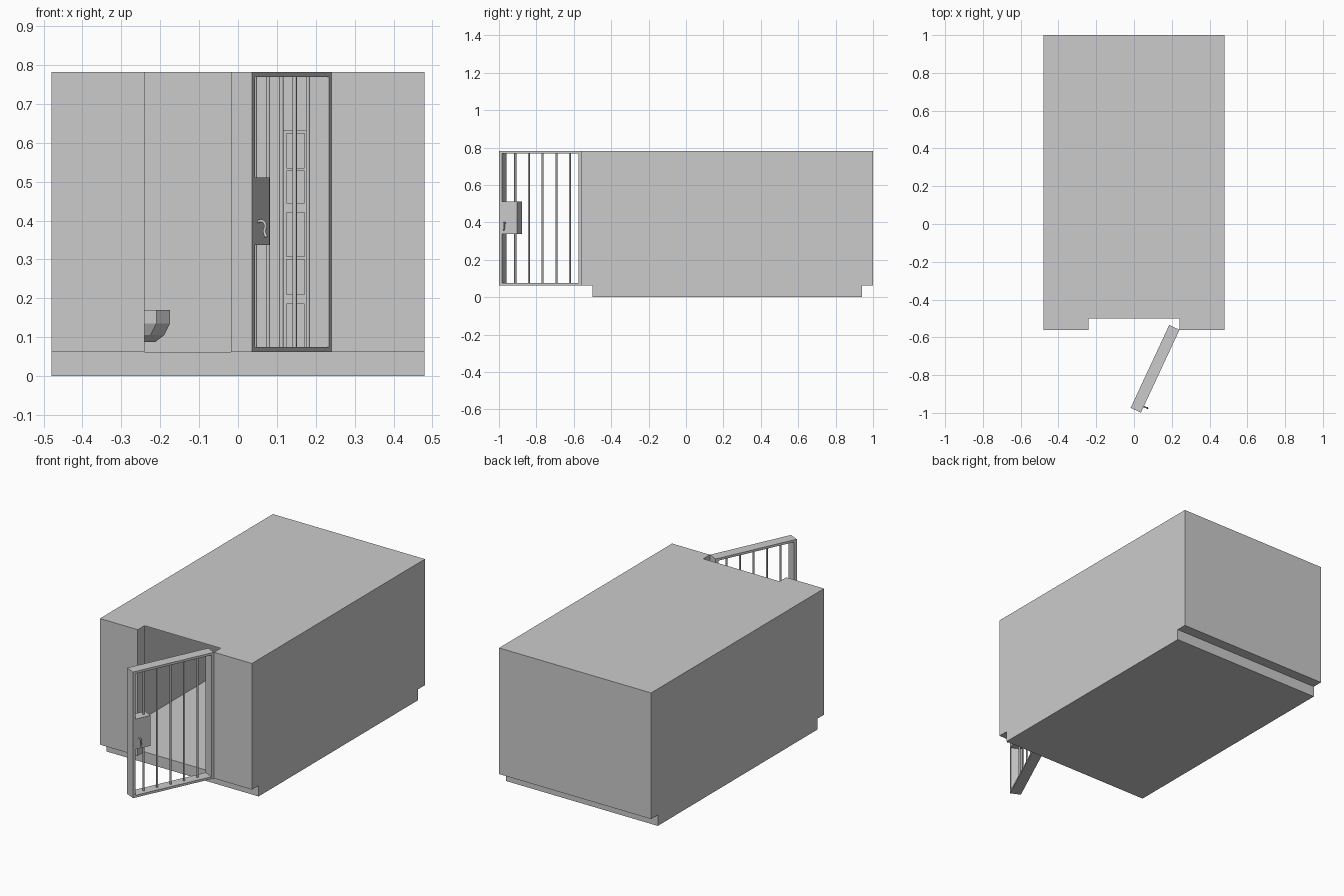
import bpy, bmesh, math
from mathutils import Matrix, Vector

if "Cube" in bpy.data.objects:
    bpy.data.objects.remove(bpy.data.objects["Cube"])

X, Y0, Y1 = 0.48, -0.50, 0.94      # room interior
Z0, Z1, T = 0.062, 0.782, 0.06     # floor top, roof, wall thickness


def mesh_object(name, verts, faces):
    me = bpy.data.meshes.new(name)
    me.from_pydata(verts, [], faces)
    ob = bpy.data.objects.new(name, me)
    bpy.context.collection.objects.link(ob)
    return ob


def box(name, x, y, z, parent=None):
    v = [(a, b, c) for c in z for a, b in ((x[0], y[0]), (x[1], y[0]), (x[1], y[1]), (x[0], y[1]))]
    f = [(3, 2, 1, 0), (4, 5, 6, 7)] + [(i, (i + 1) % 4, (i + 1) % 4 + 4, i + 4) for i in range(4)]
    ob = mesh_object(name, v, f)
    ob.parent = parent
    return ob


def panel(name, pts):
    return mesh_object(name, pts, [(0, 1, 2, 3)])


# Room: slab, thick front piers and back wall, thin sides and roof
box("floor_slab", (-X, X), (Y0, Y1), (0, Z0))
box("back_wall", (-X, X), (Y1, Y1 + T), (Z0, Z1))
for s, side in ((-1, "left"), (1, "right")):
    box("front_pier_" + side, sorted((s * X, s * 0.241)), (Y0 - T, Y0), (Z0, Z1))
    loop = [(s * X, Y0, Z0), (s * X, Y1, Z0), (s * X, Y1, Z1), (s * X, Y0, Z1)]
    panel("side_wall_" + side, loop[::s])
panel("roof", [(-X, Y0, Z1), (X, Y0, Z1), (X, Y1, Z1), (-X, Y1, Z1)])

# Open barred door, built closed with its hinge at the origin
W, F = 0.484, 0.016
hinge = bpy.data.objects.new("door_hinge", None)
bpy.context.collection.objects.link(hinge)
hinge.location = (0.241, Y0 - T, 0)
hinge.rotation_euler.z = math.radians(65)

box("door_stile_hinge", (-F, 0), (0, T), (Z0, Z1), hinge)
box("door_stile_latch", (-W, F - W), (0, T), (Z0, Z1), hinge)
box("door_rail_bottom", (F - W, -F), (0, T), (Z0, Z0 + 0.013), hinge)
box("door_rail_top", (F - W, -F), (0, T), (Z1 - 0.013, Z1), hinge)
box("lock_plate", (-W, -W + 0.105), (0, T), (0.337, 0.51), hinge)

for i in range(1, 6):
    bm = bmesh.new()
    bmesh.ops.create_cone(bm, cap_ends=True, segments=12, radius1=0.0055, radius2=0.0055, depth=Z1 - Z0 - 0.02,
                          matrix=Matrix.Translation((-W * i / 6, T / 2, (Z0 + Z1) / 2)))
    bar = mesh_object("door_bar", [], [])
    bm.to_mesh(bar.data)
    bm.free()
    for p in bar.data.polygons:
        p.use_smooth = len(p.vertices) == 4
    bar.parent = hinge

# Curved lever handle on the outer face
cu = bpy.data.curves.new("door_handle", 'CURVE')
cu.dimensions = '3D'
cu.bevel_depth, cu.bevel_resolution, cu.use_fill_caps = 0.004, 2, True
path = [(-0.448, 0.002, 0.397), (-0.448, -0.013, 0.398), (-0.446, -0.02, 0.388),
        (-0.446, -0.017, 0.372), (-0.448, -0.023, 0.357)]
sp = cu.splines.new('BEZIER')
sp.bezier_points.add(len(path) - 1)
for bp, co in zip(sp.bezier_points, path):
    bp.co = co
    bp.handle_left_type = bp.handle_right_type = 'AUTO'
sp.resolution_u = 4
handle = bpy.data.objects.new("door_handle", cu)
bpy.context.collection.objects.link(handle)
handle.parent = hinge

# Low-poly wall-hung toilet bowl: lofted rings (z, front x, half width)
yc = 0.72
rings = [(0.088, -0.212, 0.035), (0.105, -0.19, 0.055), (0.135, -0.175, 0.07),
         (0.17, -0.175, 0.07), (0.17, -0.19, 0.055), (0.125, -0.215, 0.035)]
verts, faces = [], []
for k, (z, x, w) in enumerate(rings):
    back = -X if k < 4 else -0.33
    verts += [(back, yc - w, z), (x - 0.035, yc - w, z), (x, yc - w / 2, z),
              (x, yc + w / 2, z), (x - 0.035, yc + w, z), (back, yc + w, z)]
for k in range(len(rings) - 1):
    faces += [(6 * k + i, 6 * k + (i + 1) % 6, 6 * k + 6 + (i + 1) % 6, 6 * k + 6 + i) for i in range(6)]
faces += [tuple(range(5, -1, -1)), tuple(range(6 * len(rings) - 6, 6 * len(rings)))]
mesh_object("toilet_bowl", verts, faces)

# Narrow rack at the back: two side posts and cross shelves
ry = (Y1 - T, Y1)
for x in (0.117, 0.171):
    box("rack_post", (x, x + 0.008), ry, (Z0, 0.632))
for a, b in ((0.185, 0.21), (0.3, 0.308), (0.42, 0.445), (0.527, 0.535), (0.624, 0.632)):
    box("rack_shelf", (0.125, 0.171), ry, (a, b))
